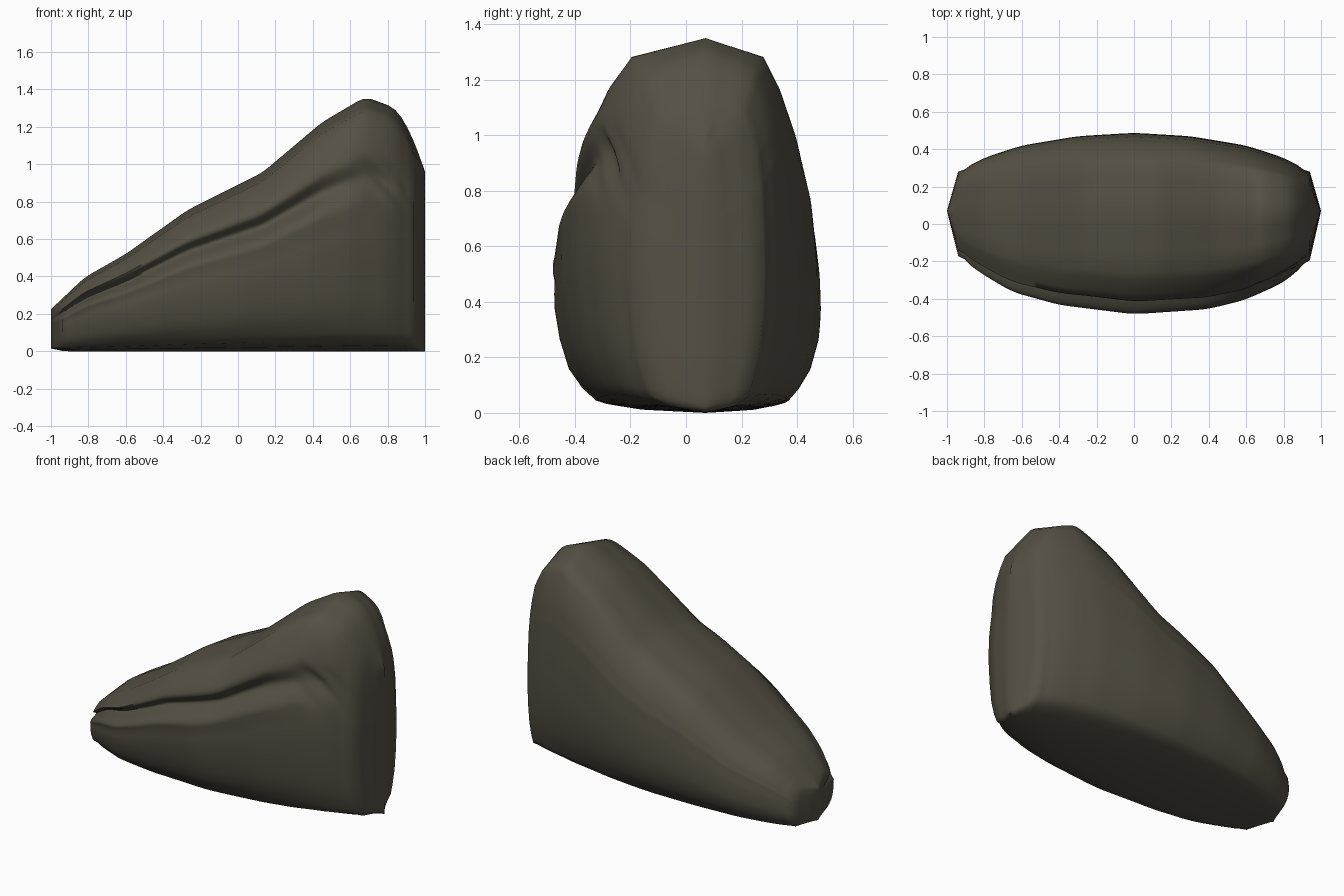
import bpy, bmesh, math

if "Cube" in bpy.data.objects:
    bpy.data.objects.remove(bpy.data.objects["Cube"])

def lerp(table, x):
    """Piecewise-linear lookup in (position, value) pairs."""
    for (a, va), (b, vb) in zip(table, table[1:]):
        if x <= b:
            return va + (vb - va) * max(0, (x - a) / (b - a))
    return table[-1][1]

def soft(table, x, r=0.045):
    """Lookup averaged over neighbours, for rounded curves away from the ends."""
    r = min(r, 1 - abs(x))
    return sum(lerp(table, x + r * k) for k in (-1, -.5, 0, .5, 1)) / 5

MID = 0.07
# Front-view skyline, then plan-view widths behind and in front of the ridge
TOP = [(-1, .225), (-.82, .395), (-.6, .52), (-.27, .755), (.13, .955),
       (.45, 1.225), (.68, 1.36), (.82, 1.31), (.87, 1.265), (.94, 1.13), (1, .96)]
BACK = [(-1, 0), (-.94, .21), (-.8, .285), (-.6, .35), (-.3, .4), (0, .418),
        (.3, .4), (.6, .35), (.8, .285), (.94, .21), (1, 0)]
FRONT = [(-1, 0), (-.94, .24), (-.8, .34), (-.65, .43), (-.4, .5), (0, .55),
         (.4, .52), (.6, .475), (.8, .385), (.94, .265), (1, 0)]
# Width fraction against height fraction
SIDE = [(0, 0), (.022, .5), (.05, .72), (.1, .81), (.18, .91), (.3, .98), (.4, 1),
        (.55, .99), (.7, .95), (.8, .88), (.88, .78), (.95, .64), (1, 0)]
FACE = [(0, 0), (.022, .5), (.05, .72), (.1, .81), (.18, .9), (.3, .96), (.45, 1),
        (.58, .98), (.7, .9), (.8, .85), (.88, .75), (.95, .6), (1, 0)]
T = [0, .011, .022, .035, .05, .075, .1, .14, .18, .24, .3, .36, .42, .48, .53, .57] + \
    [.59 + .014 * i for i in range(14)] + [.8, .84, .88, .915, .95, .967, .984, 1]

def groove(x, t):
    """Slanting crease along the front, with small wrinkles where it dies out."""
    d = t - (.72 - .04 * (x + 1) / 2)
    fade = max(0, min(1, (.85 - x) / .5)) * min(1, (x + 1.15) / .3)
    cut = .06 * math.exp(-(d / .045) ** 2) - .018 * math.exp(-((d + .1) / .05) ** 2) \
        - .015 * math.exp(-((d - .085) / .04) ** 2)
    spot = math.exp(-((x - .76) / .1) ** 2 - (d / .09) ** 2)
    return fade * cut + .012 * spot * math.sin(38 * x + 60 * t) + .02 * spot

# Rock body: lofted cross-sections pinched to an upright edge at each end
bm = bmesh.new()
xs = [-1, -.98, -.96] + [-.94 + 1.88 * i / 56 for i in range(57)] + [.96, .98, 1]
rings = []
for x in xs:
    h, wb, wf = soft(TOP, x, .03), soft(BACK, x), soft(FRONT, x)
    if abs(x) > .93:
        wb, wf = lerp(BACK, x), lerp(FRONT, x)
    low = .015 * max(0, (-x - .93) / .07)
    ring = []
    for t in T:
        ring.append((x, MID + wb * lerp(SIDE, t), low + (h - low) * t))
    for t in T[-2:0:-1]:
        w = wf * lerp(FACE, t)
        w = max(0, w - groove(x, t) * min(1, wf / .3))
        ring.append((x, MID - w, low + (h - low) * t))
    rings.append([bm.verts.new(p) for p in ring])
n = len(rings[0])
for a, b in zip(rings, rings[1:]):
    for i in range(n):
        j = (i + 1) % n
        bm.faces.new((a[i], b[i], b[j], a[j]))
bmesh.ops.remove_doubles(bm, verts=bm.verts, dist=.0008)
bmesh.ops.recalc_face_normals(bm, faces=bm.faces)
mesh = bpy.data.meshes.new("rock")
bm.to_mesh(mesh)
bm.free()

stone = bpy.data.materials.new("dark olive stone")
stone.diffuse_color = (.09, .08, .058, 1)
stone.use_nodes = True
stone.node_tree.nodes["Principled BSDF"].inputs["Base Color"].default_value = stone.diffuse_color
mesh.materials.append(stone)
rock = bpy.data.objects.new("rock", mesh)
bpy.context.collection.objects.link(rock)
bpy.context.view_layer.objects.active = rock
rock.select_set(True)
bpy.ops.object.shade_smooth_by_angle(angle=math.radians(75))
